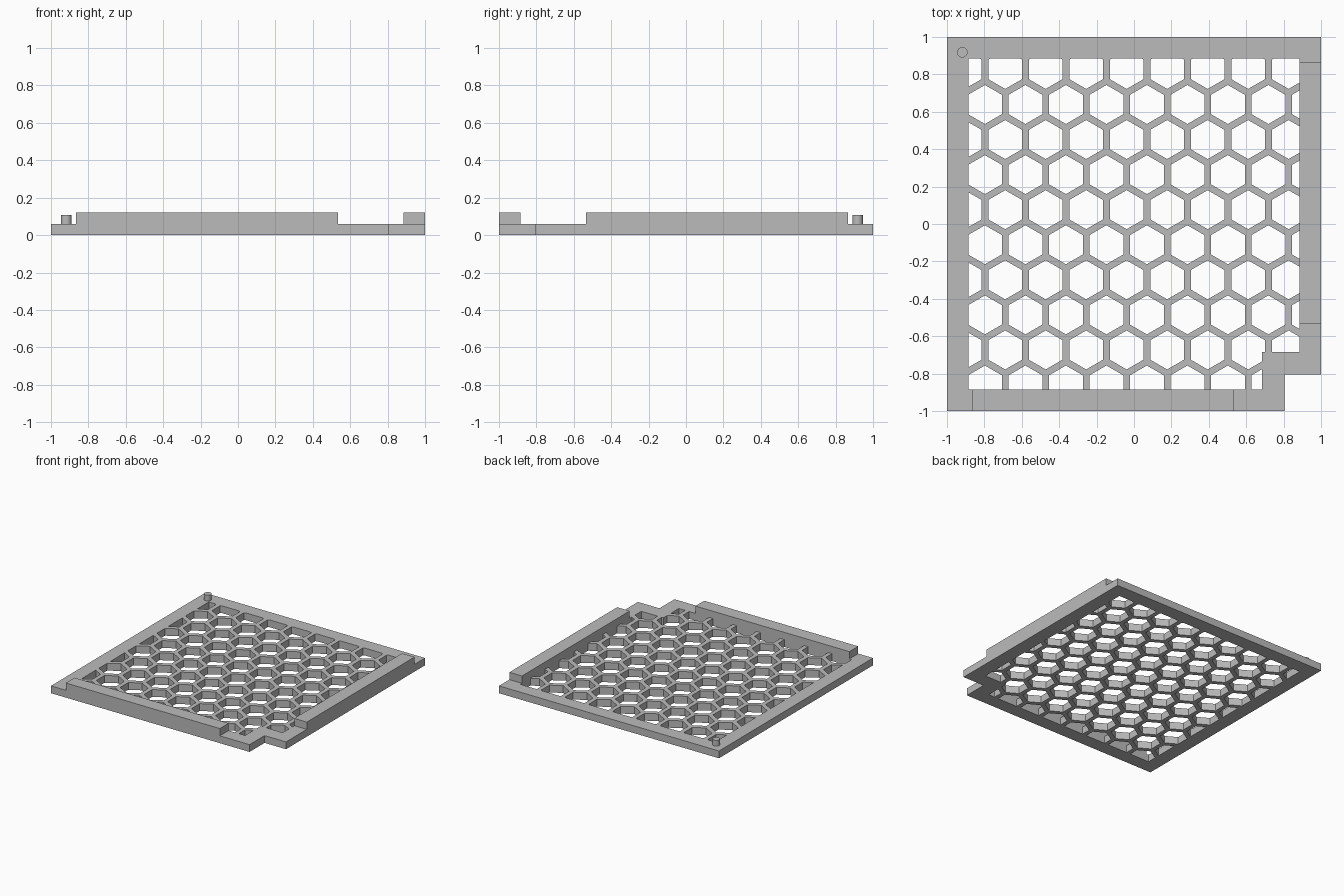
import bpy
import math

if "Cube" in bpy.data.objects:
    bpy.data.objects.remove(bpy.data.objects["Cube"], do_unlink=True)

BASE_TOP, RAIL_TOP, PEG_TOP = 0.06, 0.12, 0.107
INNER = 0.886              # half width of the opening
NOTCH, NOTCH_IN = 0.805, 0.685
PITCH, WALL = 0.2165, 0.036
ROW = PITCH * math.sqrt(3) / 2

gray = bpy.data.materials.new("light_gray")
gray.use_nodes = True
color = (0.5, 0.5, 0.5, 1)
gray.diffuse_color = color
gray.node_tree.nodes["Principled BSDF"].inputs["Base Color"].default_value = color


def prisms(name, outlines, z0, z1):
    """One object made of upright prisms over counter-clockwise outlines."""
    verts, faces = [], []
    for outline in outlines:
        n, s = len(outline), len(verts)
        verts += [(x, y, z) for z in (z0, z1) for x, y in outline]
        faces.append([s + i for i in reversed(range(n))])
        faces.append([s + n + i for i in range(n)])
        faces += [(s + i, s + (i + 1) % n, s + n + (i + 1) % n, s + n + i)
                  for i in range(n)]
    mesh = bpy.data.meshes.new(name)
    mesh.from_pydata(verts, [], faces)
    mesh.materials.append(gray)
    obj = bpy.data.objects.new(name, mesh)
    bpy.context.collection.objects.link(obj)
    return obj


def notched_square(half, notch):
    """Square outline with the front right corner stepped in."""
    return [(-half, -half), (notch, -half), (notch, -notch),
            (half, -notch), (half, half), (-half, half)]


def rectangle(x0, x1, y0, y1):
    return [(x0, y0), (x1, y0), (x1, y1), (x0, y1)]


def ring(cx, cy, r, n, turn=0.0):
    return [(cx + r * math.cos(turn + math.tau * i / n),
             cy + r * math.sin(turn + math.tau * i / n)) for i in range(n)]


def boolean(obj, cutter, operation):
    """Apply a boolean and throw the cutter away."""
    cutter.hide_render = True
    mod = obj.modifiers.new("cut", "BOOLEAN")
    mod.operation, mod.object, mod.solver = operation, cutter, "EXACT"
    bpy.context.view_layer.objects.active = obj
    bpy.ops.object.modifier_apply(modifier=mod.name)
    bpy.data.objects.remove(cutter, do_unlink=True)


# Honeycomb cells, trimmed to the opening
cells = []
for row in range(-1, 10):
    cy = 0.639 - (row - 1) * ROW
    shift = 0 if row % 2 else -PITCH / 2
    for col in range(-1, 11):
        cells.append(ring(-0.797 + shift + col * PITCH, cy,
                          (PITCH - WALL) / math.sqrt(3), 6, math.pi / 6))
honeycomb = prisms("honeycomb_cutter", cells, -0.1, 0.2)
opening = prisms("opening_cutter", [notched_square(INNER, NOTCH_IN)], -0.05, 0.15)
boolean(honeycomb, opening, "INTERSECT")

# Flat frame with the grille cut through it
frame = prisms("grille_frame", [notched_square(1, NOTCH)], 0, BASE_TOP)
boolean(frame, honeycomb, "DIFFERENCE")

# Raised rails on the front and right edges
prisms("front_rail", [rectangle(-0.865, 0.535, -1, -INNER)], BASE_TOP, RAIL_TOP)
prisms("side_rail", [rectangle(INNER, 1, -0.535, 0.865)], BASE_TOP, RAIL_TOP)

# Locating peg on the back corner
peg = prisms("corner_peg", [ring(-0.918, 0.918, 0.028, 32)], BASE_TOP - 0.01, PEG_TOP)
bpy.ops.object.select_all(action="DESELECT")
peg.select_set(True)
bpy.context.view_layer.objects.active = peg
bpy.ops.object.shade_smooth_by_angle()
